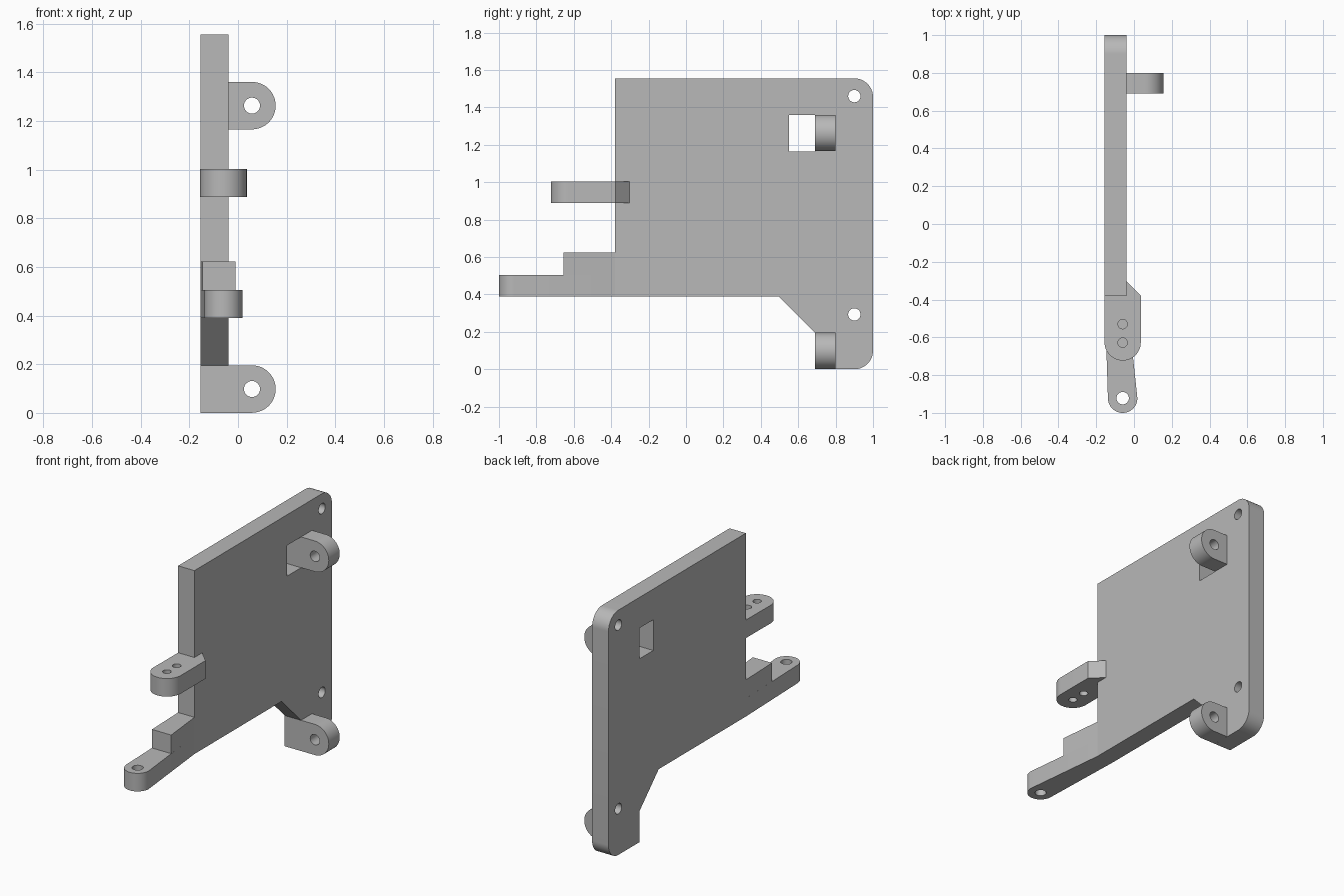
import bpy
import bmesh
from math import cos, sin, radians
from mathutils import Vector

if "Cube" in bpy.data.objects:
    bpy.data.objects.remove(bpy.data.objects["Cube"], do_unlink=True)

grey = bpy.data.materials.new("mid grey")
grey.use_nodes = True
grey.diffuse_color = (0.48, 0.48, 0.48, 1)
grey.node_tree.nodes["Principled BSDF"].inputs["Base Color"].default_value = (0.48, 0.48, 0.48, 1)


def arc(u, v, r, start, end, steps=16):
    """Points on an arc, angles in degrees."""
    angles = [radians(start + (end - start) * i / steps) for i in range(steps + 1)]
    return [(u + r * cos(a), v + r * sin(a)) for a in angles]


def circle(u, v, r):
    return arc(u, v, r, 0, 360, 32)[:-1]


def prism(name, axis, low, high, outline, holes=()):
    """Extrude an outline with holes along one axis."""
    place = {
        "x": lambda u, v: (low, u, v),
        "y": lambda u, v: (u, low, v),
        "z": lambda u, v: (u, v, low),
    }[axis]
    bm = bmesh.new()
    for loop in [outline, *holes]:
        verts = [bm.verts.new(place(u, v)) for u, v in loop]
        for i, vert in enumerate(verts):
            bm.edges.new((verts[i - 1], vert))
    bmesh.ops.triangle_fill(bm, use_beauty=True, edges=bm.edges[:])
    result = bmesh.ops.extrude_face_region(bm, geom=bm.faces[:])
    moved = [g for g in result["geom"] if isinstance(g, bmesh.types.BMVert)]
    shift = Vector((axis == "x", axis == "y", axis == "z")) * (high - low)
    bmesh.ops.translate(bm, verts=moved, vec=shift)
    bmesh.ops.recalc_face_normals(bm, faces=bm.faces[:])
    mesh = bpy.data.meshes.new(name)
    bm.to_mesh(mesh)
    bm.free()
    mesh.materials.append(grey)
    obj = bpy.data.objects.new(name, mesh)
    bpy.context.collection.objects.link(obj)
    bpy.ops.object.select_all(action="DESELECT")
    obj.select_set(True)
    bpy.context.view_layer.objects.active = obj
    bpy.ops.object.shade_smooth_by_angle(angle=radians(30))
    return obj


BACK, FACE = -0.155, -0.04      # plate thickness in x
EDGE = -0.38                    # front edge of the plate
BASE = 0.39                     # underside of the plate
TOP = 1.555

# Main plate with rounded rear corners, screw holes and a window
plate = [(EDGE, BASE), (0.495, BASE), (0.69, 0.195), (0.69, 0)]
plate += arc(0.9, 0.1, 0.1, -90, 0) + arc(0.9, TOP - 0.1, 0.1, 0, 90) + [(EDGE, TOP)]
window = [(0.55, 1.165), (0.69, 1.165), (0.69, 1.36), (0.55, 1.36)]
prism("main_plate", "x", BACK, FACE, plate,
      [window, circle(0.9, 1.46, 0.033), circle(0.9, 0.293, 0.033)])

# Hinge ears
for name, z in (("lower_hinge_ear", 0.098), ("upper_hinge_ear", 1.263)):
    r = 0.0975
    ear = [(FACE, z - r)] + arc(0.0575, z, r, -90, 90, 24) + [(FACE, z + r)]
    prism(name, "y", 0.69, 0.80, ear, [circle(0.0575, z, 0.033)])

# Middle tab, chamfered where it wraps onto the plate
tab = [(BACK, EDGE)] + arc(-0.06, -0.627, 0.096, 180, 360, 24)
tab += [(0.036, -0.378), (FACE, -0.302), (FACE, EDGE)]
prism("middle_tab", "z", 0.888, 1.003, tab,
      [circle(-0.06, -0.53, 0.025), circle(-0.06, -0.628, 0.025)])

# Lower tapered arm with an eyelet
arm = [(BACK, EDGE)] + arc(-0.06, -0.922, 0.078, 180, 360, 24) + [(FACE, EDGE)]
prism("lower_arm", "z", BASE, 0.505, arm, [circle(-0.06, -0.922, 0.033)])

# Raised step on the arm
step = [(BACK, EDGE), (-0.146, -0.655), (-0.011, -0.655), (FACE, EDGE)]
prism("arm_step", "z", 0.505, 0.623, step)
